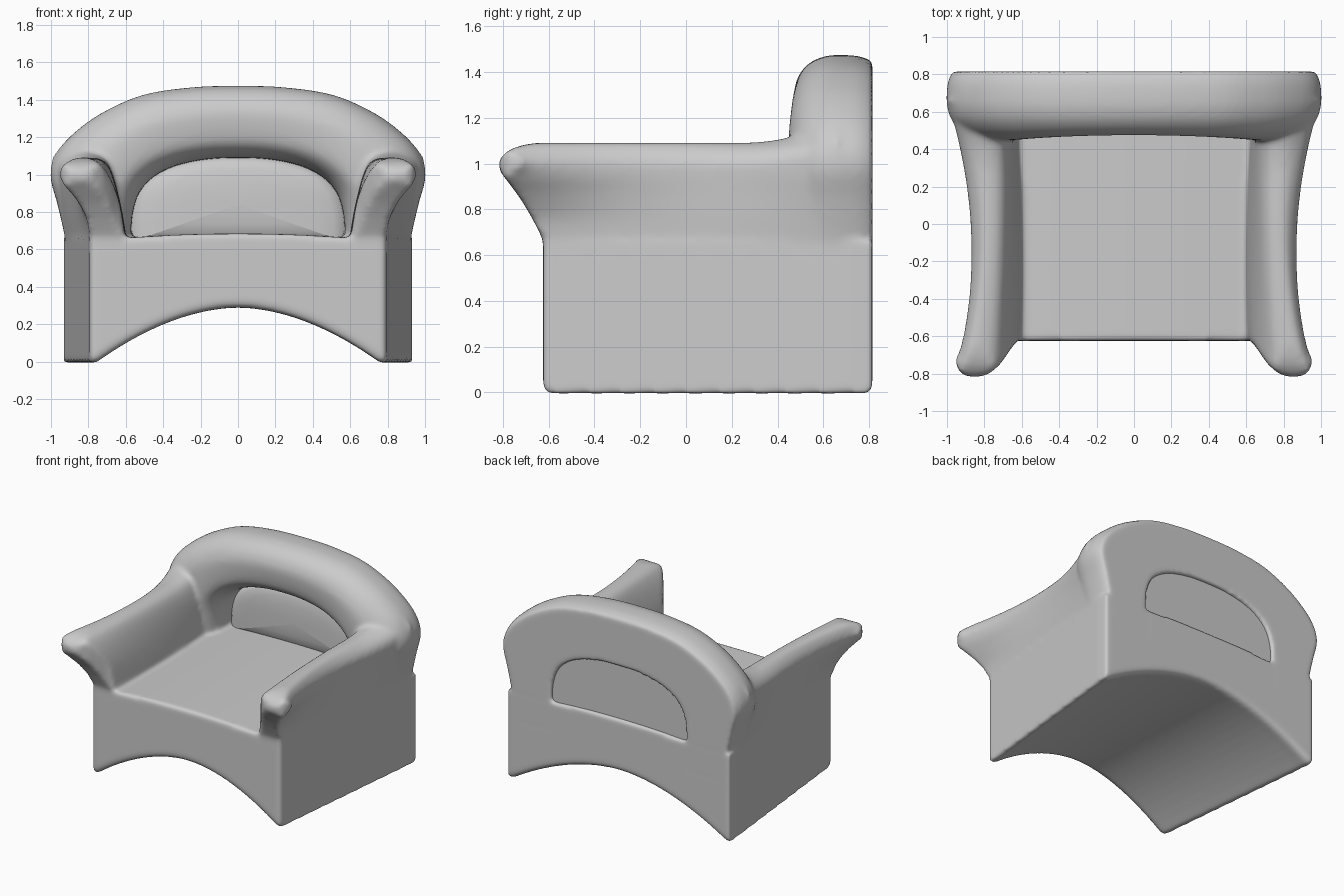
import bpy, bmesh

if "Cube" in bpy.data.objects:
    bpy.data.objects.remove(bpy.data.objects["Cube"])


def spline(pts, n):
    """Catmull-Rom resampling of an open point list."""
    p = [pts[0]] + list(pts) + [pts[-1]]
    out = []
    for i in range(1, len(p) - 2):
        a, b, c, d = p[i - 1:i + 3]
        for k in range(n):
            t = k / n
            out.append(tuple(0.5 * (2 * q1 + (q2 - q0) * t + (2 * q0 - 5 * q1 + 4 * q2 - q3) * t * t
                                    + (3 * q1 - q0 - 3 * q2 + q3) * t ** 3)
                             for q0, q1, q2, q3 in zip(a, b, c, d)))
    return out + [tuple(pts[-1])]


def loft(bm, rings):
    """Closed skin through equal-length rings, ends capped with quad strips."""
    part = bmesh.new()
    vs = [[part.verts.new(co) for co in r] for r in rings]
    n = len(vs[0])
    for a, b in zip(vs, vs[1:]):
        for i in range(n):
            j = (i + 1) % n
            part.faces.new((a[i], a[j], b[j], b[i]))
    for r in (vs[0], vs[-1]):
        for i in range(n // 2 - 1):
            part.faces.new((r[i], r[i + 1], r[n - 2 - i], r[n - 1 - i]))
    bmesh.ops.recalc_face_normals(part, faces=part.faces)
    tmp = bpy.data.meshes.new("part")
    part.to_mesh(tmp)
    part.free()
    bm.from_mesh(tmp)
    bpy.data.meshes.remove(tmp)


def make_object(name, bm):
    me = bpy.data.meshes.new(name)
    bm.to_mesh(me)
    bm.free()
    ob = bpy.data.objects.new(name, me)
    bpy.context.collection.objects.link(ob)
    return ob


def interp(table, v):
    for (a, fa), (b, fb) in zip(table, table[1:]):
        if v <= b:
            return fa + (fb - fa) * max(0, (v - a) / (b - a))
    return table[-1][1]


body = bmesh.new()

# Base: block widening to the back, arched underneath with rounded ends, domed seat on top
rings = []
ends = [(0, 0.03), (0.01, 0.012), (0.03, 0)]
for d, lift in ends + [(0.1 + 1.24 * k / 8, 0) for k in range(9)] + [(1.44 - d, h) for d, h in ends[::-1]]:
    y = -0.625 + d
    w = min(0.932, 0.79 + 0.15 * d / 1.44)
    half = w - 0.035
    arch = [half * (i / 12 - 1) for i in range(25)]
    xs = [-w] + arch + [w]
    low = [(x, y, lift - 0.006 + 0.295 * max(0, 1 - abs(x / half) ** 1.85)) for x in xs]
    top = [(x, y, 0.66 + 0.025 * max(0, 1 - (x / 0.62) ** 2)) for x in xs]
    rings.append(low + top[::-1])
loft(body, rings)

# Arms: three cross-sections (front, middle, back) blended along the length
heights = (0.6, 0.7, 0.85, 0.97, 1.05, 1.085, 1.09, 1.06, 1.01, 0.95, 0.87, 0.77, 0.67, 0.6)
front = (0.60, 0.61, 0.635, 0.68, 0.735, 0.79, 0.87, 0.935, 0.962, 0.94, 0.87, 0.81, 0.79, 0.79)
middle = (0.60, 0.605, 0.63, 0.66, 0.695, 0.74, 0.80, 0.84, 0.867, 0.868, 0.862, 0.857, 0.852, 0.848)
back = (0.635, 0.64, 0.65, 0.67, 0.71, 0.77, 0.86, 0.955, 1.0, 0.995, 0.972, 0.947, 0.928, 0.92)
# Front end of the arm: side outline (z, y) and plan outline (x, y)
nose = [(0.6, -0.622), (0.66, -0.622), (0.75, -0.665), (0.85, -0.725), (0.93, -0.785),
        (0.97, -0.818), (1.01, -0.822), (1.05, -0.79), (1.075, -0.74), (1.09, -0.67)]
plan = [(0.60, -0.622), (0.64, -0.64), (0.68, -0.70), (0.72, -0.755), (0.78, -0.805),
        (0.85, -0.822), (0.91, -0.81), (0.94, -0.78), (0.96, -0.72)]
stations = [(0, s) for s in (0.02, 0.2, 0.4, 0.6, 0.75, 0.88, 0.95)]
stations += [(0.006, 0.985), (0.02, 1)] + [(0.06 + 0.94 * i / 20, 1) for i in range(21)]
for side in (1, -1):
    rings = []
    for u, shrink in stations:
        f, m, b = (2 * u - 1) * (u - 1), 4 * u * (1 - u), u * (2 * u - 1)
        rise = 0.1 * max(0, (u - 0.7) / 0.3) ** 2
        sec = [(f * p + m * q + b * r, z + rise * max(0, (z - 0.9) / 0.19))
               for p, q, r, z in zip(front, middle, back, heights)]
        sec = spline(sec, 3)
        cx = sum(p[0] for p in sec) / len(sec)
        cz = sum(p[1] for p in sec) / len(sec)
        ring = []
        for x, z in sec:
            x, z = cx + (x - cx) * shrink, cz + (z - cz) * shrink
            y = max(interp(nose, z), interp(plan, x))
            ring.append((side * x, y * (1 - u) + 0.66 * u, z))
        rings.append(ring)
    loft(body, rings)

# Backrest: padded roll swept between an inner and an outer arch, flat at the rear
outer = [(0.88, 0.45), (0.928, 0.68), (0.965, 0.84), (1.003, 1.0), (0.96, 1.13), (0.85, 1.245),
         (0.7, 1.345), (0.5, 1.428), (0.25, 1.466), (0, 1.475)]
inner = [(0.57, 0.45), (0.57, 0.68), (0.567, 0.76), (0.555, 0.83), (0.53, 0.9), (0.48, 0.965),
         (0.4, 1.02), (0.29, 1.06), (0.15, 1.084), (0, 1.09)]


def both_sides(half):
    return spline(half + [(-x, z) for x, z in half[-2::-1]], 5)


roll = spline([(0, 0.815), (0, 0.70), (0.02, 0.60), (0.08, 0.52), (0.18, 0.467), (0.32, 0.45),
               (0.55, 0.45), (0.68, 0.463), (0.82, 0.497), (0.93, 0.55), (0.985, 0.61),
               (1, 0.67), (0.985, 0.755), (0.93, 0.815)], 3)
rings = []
for (ix, iz), (ox, oz) in zip(both_sides(inner), both_sides(outer)):
    ring = []
    for s, y in roll:
        x, z = ix + (ox - ix) * s, iz + (oz - iz) * s
        hollow = 0.055 * (1 - s) * max(0, 1 - (x / 0.65) ** 2) * (0.815 - y) / 0.365
        ring.append((x, y + hollow, z))
    rings.append(ring)
loft(body, rings)

# Fuse base, arms and backrest into one soft upholstered shell
shell = make_object("armchair_body", body)
fuse = shell.modifiers.new("fuse", 'REMESH')
fuse.mode = 'VOXEL'
fuse.voxel_size = 0.015
fuse.use_smooth_shade = True
soften = shell.modifiers.new("soften", 'SMOOTH')
soften.factor = 0.5
soften.iterations = 9

# Back panel: arched insert, cushioned in front and slightly recessed at the rear
panel = bmesh.new()
outline = [(x, max(z, 0.64)) for x, z in both_sides(inner)[3:-3]]
rings = []
for scale, y in ((0.02, 0.79), (0.9, 0.79), (1.01, 0.79), (1.01, 0.74), (0.97, 0.718),
                 (0.9, 0.703), (0.75, 0.69), (0.5, 0.682), (0.25, 0.678), (0.02, 0.677)):
    rings.append([(x * scale, y, 0.84 + (z - 0.84) * scale) for x, z in outline])
loft(panel, rings)
insert = make_object("back_panel", panel)
bpy.context.view_layer.objects.active = insert
insert.select_set(True)
bpy.ops.object.shade_smooth_by_angle(angle=0.7)
